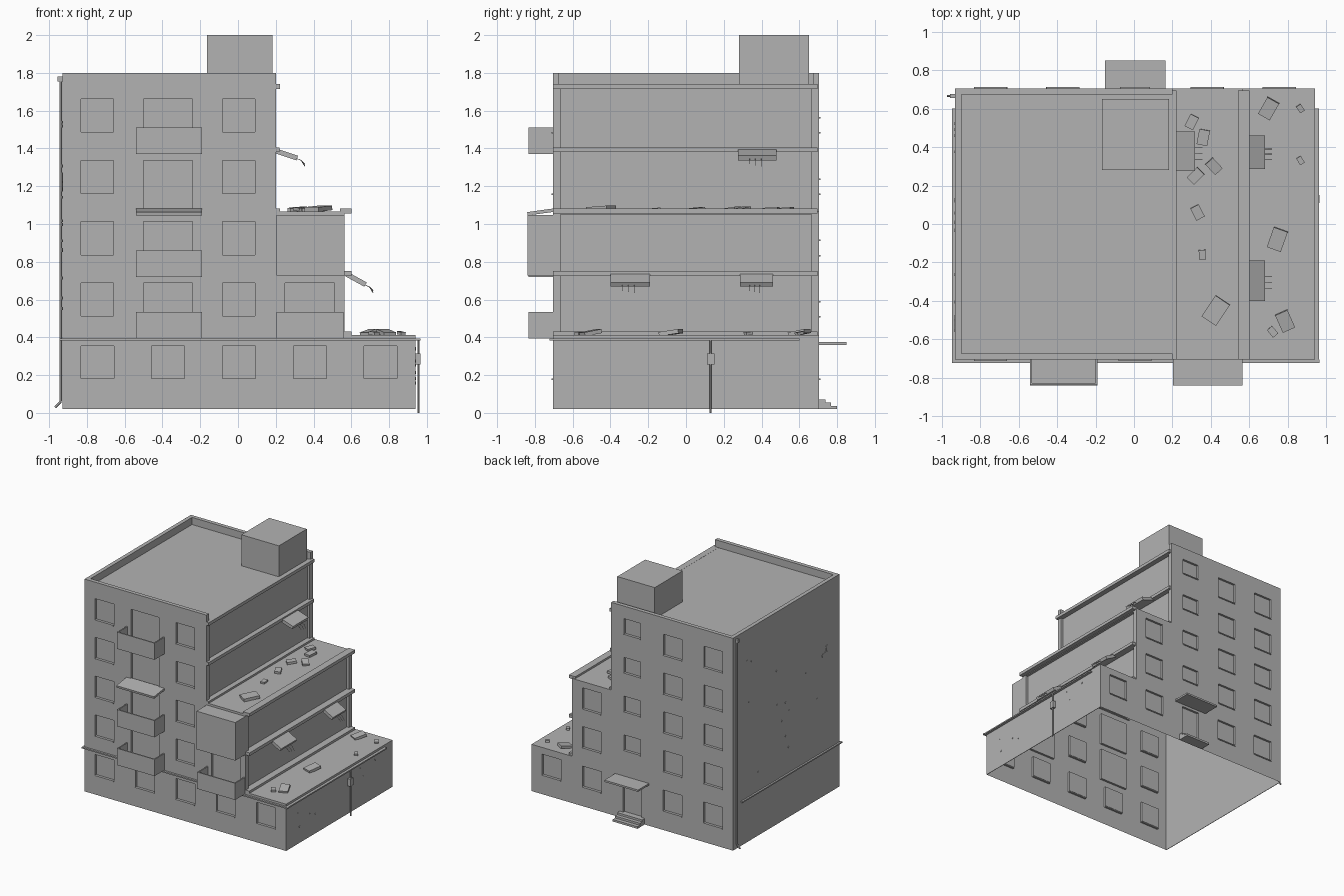
import bpy, bmesh, math, random
from mathutils import Vector, Matrix

random.seed(4)
old = bpy.data.objects.get("Cube")
if old:
    bpy.data.objects.remove(old, do_unlink=True)

concrete = bpy.data.materials.new("grey_concrete")
concrete.use_nodes = True
GREY = (0.45, 0.45, 0.45, 1)
concrete.diffuse_color = GREY
concrete.node_tree.nodes["Principled BSDF"].inputs["Base Color"].default_value = GREY


def finish(bm, name):
    mesh = bpy.data.meshes.new(name)
    bm.to_mesh(mesh)
    bm.free()
    mesh.materials.append(concrete)
    ob = bpy.data.objects.new(name, mesh)
    bpy.context.collection.objects.link(ob)
    return ob


def box(name, x, y, z, turn=None):
    """Box from three (min, max) ranges, optionally turned about its centre."""
    bm = bmesh.new()
    size = [b - a for a, b in (x, y, z)]
    mid = Vector([(a + b) / 2 for a, b in (x, y, z)])
    m = Matrix.Translation(mid) @ (turn or Matrix()) @ Matrix.Diagonal((*size, 1))
    bmesh.ops.create_cube(bm, size=1, matrix=m)
    return finish(bm, name)


def tube(name, points, r):
    """Thin six-sided rod through a list of points."""
    bm = bmesh.new()
    for a, b in zip(points, points[1:]):
        a, b = Vector(a), Vector(b)
        d = b - a
        m = Matrix.Translation((a + b) / 2) @ d.to_track_quat('Z', 'Y').to_matrix().to_4x4()
        bmesh.ops.create_cone(bm, cap_ends=True, segments=6, radius1=r, radius2=r,
                              depth=d.length, matrix=m)
    return finish(bm, name)


# Main dimensions
LEFT, STEP1, STEP2, RIGHT = -0.93, 0.2, 0.565, 0.94
Y, BASE, TOP = 0.705, 0.02, 1.8
DECK1, DECK2, DECK3 = 0.41, 1.065, 1.74
FLOORS = [0.41, 0.735, 1.06, 1.385]
COLUMNS = [-0.745, -0.37, 0.005, 0.38, 0.755]
REGIONS = [(LEFT, STEP1, TOP), (STEP1, STEP2, DECK2), (STEP2, RIGHT, DECK1)]


def opening(x, w, z0, z1):
    return (x - w / 2, x + w / 2, z0, z1)


def facade(name, side, openings):
    """Stepped outer wall with the openings pushed inwards as panes."""
    xs = sorted({round(v, 4) for o in openings for v in o[:2]} | {v for r in REGIONS for v in r[:2]})
    zs = sorted({round(v, 4) for o in openings for v in o[2:]} | {BASE} | {r[2] for r in REGIONS})
    bm = bmesh.new()

    def quad(pts):
        f = bm.faces.new([bm.verts.new(p) for p in pts])
        return f

    y, yin = side * Y, side * (Y - 0.018)
    for x0, x1 in zip(xs, xs[1:]):
        for z0, z1 in zip(zs, zs[1:]):
            cx, cz = (x0 + x1) / 2, (z0 + z1) / 2
            solid = any(a < cx < b and cz < t for a, b, t in REGIONS)
            cut = any(o[0] < cx < o[1] and o[2] < cz < o[3] for o in openings)
            if solid and not cut:
                quad([(x0, y, z0), (x1, y, z0), (x1, y, z1), (x0, y, z1)])
    for a, b, c, d in openings:
        ring = [(a, c), (b, c), (b, d), (a, d)]
        quad([(x, yin, z) for x, z in ring])
        for p, q in zip(ring, ring[1:] + ring[:1]):
            quad([(p[0], y, p[1]), (q[0], y, q[1]), (q[0], yin, q[1]), (p[0], yin, p[1])])
    bmesh.ops.remove_doubles(bm, verts=bm.verts, dist=0.0005)
    bmesh.ops.recalc_face_normals(bm, faces=bm.faces)
    # Make sure the shell faces outwards
    if sum(f.normal.y * f.calc_area() for f in bm.faces) * side < 0:
        bmesh.ops.reverse_faces(bm, faces=bm.faces)
    finish(bm, name)


def sill(o, side):
    edges = sorted((side * (Y - 0.015), side * (Y + 0.007)))
    box("window_sill", o[:2], edges, (o[2] - 0.006, o[2] + 0.002))


# Window layout
ground = [opening(x, 0.175, 0.18, 0.355) for x in COLUMNS]
upper = {x: [opening(x, 0.172, f + 0.1, f + 0.277) for f in FLOORS if x < STEP1 or f < 1]
         for x in COLUMNS[:4]}
doors = [opening(-0.37, 0.26, f + 0.005, f + 0.277) for f in FLOORS]
doors += [opening(0.38, 0.26, f + 0.005, f + 0.277) for f in FLOORS[:2]]
front_windows = ground + upper[COLUMNS[0]] + upper[COLUMNS[2]]
stair = [opening(0.005, 0.155, f + 0.18, f + 0.31) for f in FLOORS]
back_windows = ([g for i, g in enumerate(ground) if i != 2] + stair
                + upper[COLUMNS[0]] + upper[COLUMNS[1]] + upper[COLUMNS[3]])
facade("front_wall", -1, front_windows + doors)
facade("back_wall", 1, back_windows + [opening(0.005, 0.17, 0.07, 0.34)])
for o in front_windows:
    sill(o, -1)
for o in back_windows:
    sill(o, 1)

# Side walls and exposed inner walls
box("left_wall", (LEFT, LEFT + 0.004), (-Y, Y), (BASE, TOP))
box("right_ground_wall", (RIGHT - 0.004, RIGHT), (-Y, Y), (BASE, DECK1))
for x, z0, z1 in ((STEP1, DECK2, DECK3), (STEP2, DECK1, DECK2)):
    box("exposed_inner_wall", (x - 0.03, x - 0.022), (-Y + 0.01, Y - 0.01), (z0, z1))
    for s in (-1, 1):
        box("wall_end", (x - 0.03, x), sorted((s * Y, s * (Y - 0.04))), (z0, z1))

# Roof decks, parapet and stair house
box("main_roof", (LEFT, STEP1), (-Y + 0.002, Y - 0.002), (DECK3 - 0.02, DECK3))
box("upper_terrace", (STEP1 - 0.03, STEP2), (-Y, Y), (DECK2 - 0.015, DECK2))
box("lower_terrace", (STEP2 - 0.03, RIGHT), (-Y, Y), (DECK1 - 0.015, DECK1 + 0.002))
for s in (-1, 1):
    box("roof_parapet", (LEFT, STEP1), sorted((s * Y, s * (Y - 0.033))), (DECK3, TOP))
box("side_parapet", (LEFT, LEFT + 0.033), (-Y, Y), (DECK3, TOP))
box("stair_house", (-0.165, 0.183), (0.28, 0.65), (DECK3, 2))

# Floor slab edges left along the broken side
for x0, x1, z in ((0.17, 0.222, 1.715), (0.17, 0.22, 1.38), (0.17, 0.222, 1.055),
                  (0.54, 0.6, 1.055), (0.54, 0.6, 0.725), (0.54, 0.6, 0.405)):
    box("slab_edge", (x0, x1), (-Y, Y - 0.01), (z, z + 0.026))


def balcony(x0, x1, z, rail):
    y0 = -0.835
    box("balcony_floor", (x0, x1), (y0, -Y), (z - 0.015, z + 0.005))
    if rail:
        z0, z1 = z + 0.005, z + 0.125
        box("balcony_front_panel", (x0, x1), (y0, y0 + 0.01), (z0, z1))
        for x in (x0, x1 - 0.01):
            box("balcony_side_panel", (x, x + 0.01), (y0 + 0.01, -Y), (z0, z1))


for f in (FLOORS[0], FLOORS[1], FLOORS[3]):
    balcony(-0.54, -0.19, f, True)
balcony(0.205, 0.558, FLOORS[0], True)
box("fallen_balcony_slab", (-0.54, -0.19), (-0.84, -0.695), (1.055, 1.073),
    Matrix.Rotation(0.14, 4, 'X'))
box("enclosed_balcony", (0.203, 0.563), (-0.84, -Y), (0.728, 1.047))

# Back entrance
box("entrance_canopy", (-0.15, 0.163), (Y, 0.85), (0.36, 0.375))
for i, y in enumerate((0.8, 0.768, 0.738)):
    box("entrance_step", (-0.11, 0.12), (Y, y), (BASE + 0.017 * i, BASE + 0.017 * (i + 1)))

# Hanging slab pieces with bent reinforcement bars
for x, z, y0, y1, tilt in ((0.2, 1.395, 0.275, 0.48, 0.32), (0.57, 0.745, -0.4, -0.19, 0.5),
                           (0.57, 0.745, 0.285, 0.46, 0.5)):
    length = 0.12
    dx, dz = length * math.cos(tilt), length * math.sin(tilt)
    cx, cz = x + dx / 2, z - dz / 2 - 0.008
    box("hanging_slab", (cx - length / 2, cx + length / 2), (y0, y1), (cz - 0.013, cz + 0.013),
        Matrix.Rotation(tilt, 4, 'Y'))
    ex, ez = x + dx, z - dz - 0.008
    for k in (0.3, 0.45, 0.6):
        y = y0 + (y1 - y0) * k
        tube("reinforcement_bar", [(ex - 0.01, y, ez), (ex + 0.02, y, ez - 0.012),
                                   (ex + 0.04, y, ez - 0.02 - 0.04 * k)], 0.0018)

# Rubble on the terraces: x, y, size
upper_rubble = [(0.3, 0.53, 0.07), (0.36, 0.45, 0.08), (0.32, 0.25, 0.075), (0.415, 0.3, 0.075),
                (0.33, 0.06, 0.07), (0.355, -0.16, 0.05), (0.425, -0.45, 0.13)]
lower_rubble = [(0.7, 0.6, 0.1), (0.865, 0.6, 0.04), (0.865, 0.33, 0.04), (0.745, -0.08, 0.11),
                (0.785, -0.505, 0.1), (0.72, -0.56, 0.05)]
for z, pile in ((DECK2, upper_rubble), (DECK1, lower_rubble)):
    for x, y, s in pile:
        t = 0.011 + s * 0.1
        turn = (Matrix.Rotation(random.uniform(-0.9, 0.9), 4, 'Z')
                @ Matrix.Rotation(random.uniform(0.05, 0.2), 4, 'X'))
        box("rubble_piece", (x - s * 0.35, x + s * 0.35), (y - s / 2, y + s / 2),
            (z + 0.004, z + 0.004 + t), turn)

# Thin string course around the ground floor
box("front_band", (-0.945, 0.965), (-0.722, -Y), (0.383, 0.394))
box("left_band", (-0.945, LEFT), (-0.722, 0.6), (0.383, 0.394))
box("right_band", (RIGHT, 0.962), (-0.722, 0.6), (0.383, 0.394))

# Drainpipe and service pipe
tube("drainpipe", [(-0.938, 0.665, 1.78), (-0.938, 0.665, 0.06), (-0.968, 0.665, 0.03)], 0.007)
box("drainpipe_head", (-0.955, -0.925), (0.655, 0.675), (1.755, 1.78))
tube("service_pipe", [(0.955, 0.13, 0), (0.955, 0.13, 0.39)], 0.006)
box("meter_box", (RIGHT, 0.965), (0.11, 0.15), (0.255, 0.315))


# Shallow impact marks on the side walls
def mark(x, y, z, r):
    bm = bmesh.new()
    m = Matrix.Translation((x, y, z)) @ Matrix.Rotation(math.pi / 2, 4, 'Y')
    bmesh.ops.create_cone(bm, cap_ends=True, segments=7, radius1=r, radius2=r, depth=0.006, matrix=m)
    finish(bm, "impact_mark")


for i in range(14):
    mark(LEFT, random.uniform(-0.6, 0.6), random.uniform(0.5, 1.7), 0.008)
for i in range(6):
    mark(LEFT, -0.53 + random.uniform(-0.04, 0.04), 1.23 + random.uniform(-0.05, 0.05), 0.018)
for i in range(7):
    mark(RIGHT, random.uniform(-0.6, 0.6), random.uniform(0.1, 0.35), 0.008)
